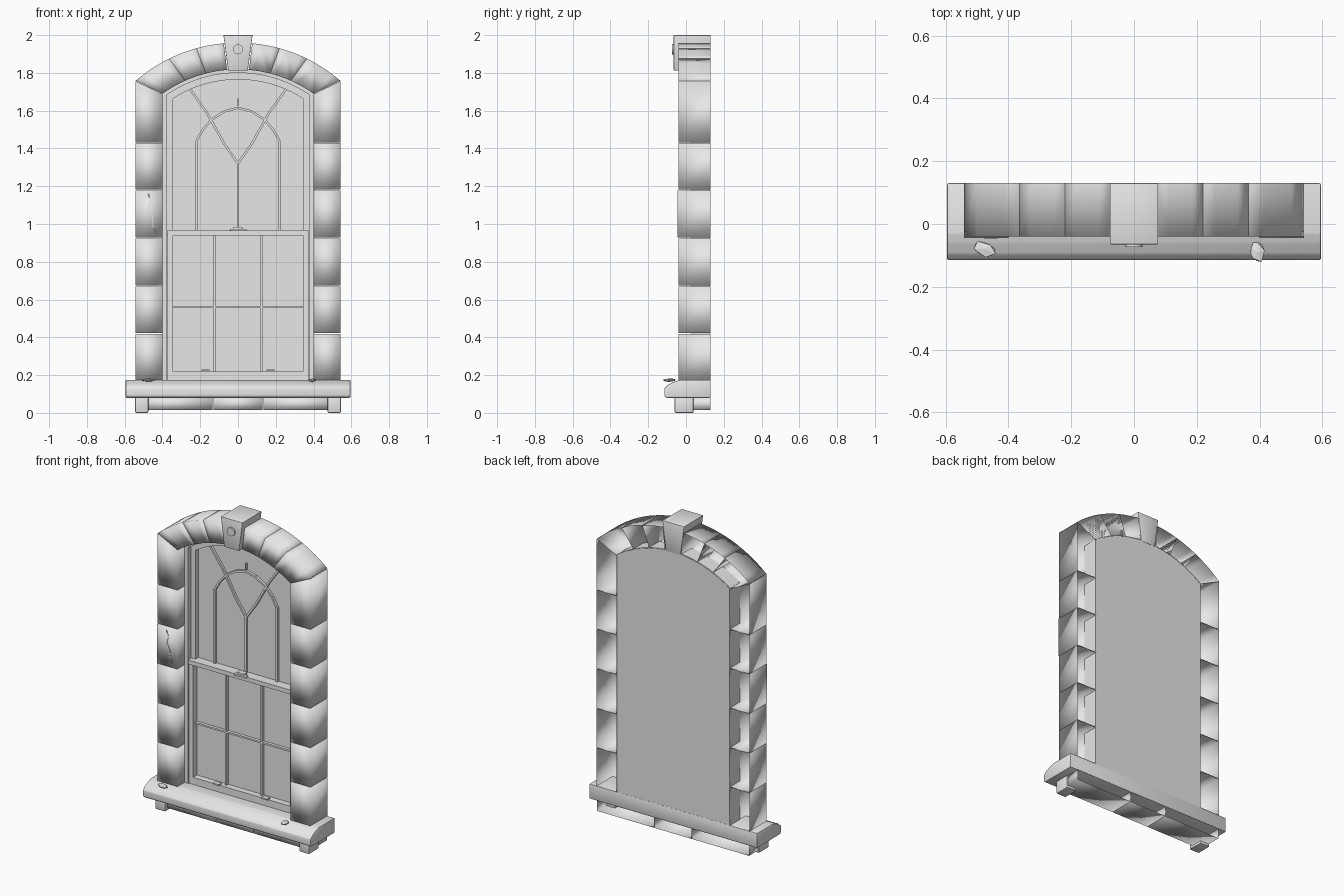
import bpy, bmesh, math, random
from mathutils import Vector

if "Cube" in bpy.data.objects:
    bpy.data.objects.remove(bpy.data.objects["Cube"])

random.seed(4)
stone = bpy.data.materials.new("pale_grey")
stone.diffuse_color = (0.8, 0.8, 0.8, 1)
stone.use_nodes = True
stone.node_tree.nodes["Principled BSDF"].inputs["Base Color"].default_value = stone.diffuse_color
CZ = 1.13            # height of the arch centre
BACK = 0.13


def finish(name, bm, smooth=None, bevel=0):
    bmesh.ops.recalc_face_normals(bm, faces=bm.faces)
    if bevel:
        bmesh.ops.bevel(bm, geom=bm.edges[:], offset=bevel, segments=2,
                        affect='EDGES', profile=0.5)
    me = bpy.data.meshes.new(name)
    bm.to_mesh(me)
    bm.free()
    me.materials.append(stone)
    ob = bpy.data.objects.new(name, me)
    bpy.context.collection.objects.link(ob)
    if smooth == 'all':
        for p in me.polygons:
            p.use_smooth = True
    elif smooth == 'angle':
        bpy.ops.object.select_all(action='DESELECT')
        ob.select_set(True)
        bpy.context.view_layer.objects.active = ob
        bpy.ops.object.shade_smooth_by_angle(angle=math.radians(40))
    return ob


def prism(bm, pts, y0, y1):
    """Extrude an xz outline from y0 to y1, returning the rear face."""
    a = [bm.verts.new((x, y0, z)) for x, z in pts]
    b = [bm.verts.new((x, y1, z)) for x, z in pts]
    n = len(pts)
    bm.faces.new(a)
    rear = bm.faces.new(b[::-1])
    for i in range(n):
        bm.faces.new((a[i], b[i], b[(i + 1) % n], a[(i + 1) % n]))
    return rear


def solid(name, outlines, y0, y1, smooth=None, bevel=0, open_back=False):
    bm = bmesh.new()
    rears = [prism(bm, o, y0, y1) for o in outlines]
    if open_back:
        bmesh.ops.recalc_face_normals(bm, faces=bm.faces)
        bmesh.ops.delete(bm, geom=rears, context='FACES_ONLY')
    return finish(name, bm, smooth, bevel)


def rect(x0, x1, z0, z1):
    return [(x0, z0), (x1, z0), (x1, z1), (x0, z1)]


def arc(r, a0, a1, n):
    return [(r * math.sin(a0 + (a1 - a0) * i / n),
             CZ + r * math.cos(a0 + (a1 - a0) * i / n)) for i in range(n + 1)]


def arched(hw, z0, r):
    a = math.asin(hw / r)
    return [(-hw, z0), (hw, z0)] + arc(r, a, -a, 24)


def ring(name, outer, inner, y0, y1):
    bm = bmesh.new()
    n = len(outer)
    loops = [[bm.verts.new((x, y, z)) for x, z in o]
             for o, y in ((outer, y0), (inner, y0), (inner, y1), (outer, y1))]
    for k in range(4):
        p, q = loops[k], loops[(k + 1) % 4]
        for i in range(n):
            j = (i + 1) % n
            bm.faces.new((p[i], p[j], q[j], q[i]))
    return finish(name, bm)


def strip(points, w):
    """Thin rectangles following a polyline."""
    out = []
    for p, q in zip(points, points[1:]):
        p, q = Vector(p), Vector(q)
        d = (q - p).normalized()
        s = Vector((-d.y, d.x)) * w / 2
        out.append([tuple(v) for v in (p - s, q - s, q + s, p + s)])
    return out


def mirrored(pts):
    return [(-x, z) for x, z in pts]


# Jamb stones, open at the back
levels = [0.172, 0.42, 0.672, 0.926, 1.18, 1.43]
for side, label in ((-1, "left"), (1, "right")):
    for i, z in enumerate(levels):
        if i < 5:
            o = rect(0.4, 0.542, z + 0.002, levels[i + 1] - 0.002)
        else:
            o = [(0.4, z + 0.002), (0.542, z + 0.002), (0.542, 1.756), (0.4, 1.688)]
        front = -0.044 if i == 3 else -0.04
        solid(f"{label}_jamb_stone_{i + 1}", [[(side * x, h) for x, h in o]],
              front, BACK, 'all', open_back=True)

# Arch stones, three on each side of the keystone
outer_x = [0.542, 0.365, 0.22, 0.075]
inner_x = [0.4, 0.28, 0.17, 0.058]
for i in range(3):
    ao = [math.asin(x / 0.83) for x in outer_x[i:i + 2]]
    ai = [math.asin(x / 0.688) for x in inner_x[i:i + 2]]
    o = arc(0.83, ao[0], ao[1], 4) + arc(0.688, ai[1], ai[0], 4)
    solid(f"right_arch_stone_{i + 1}", [o], -0.04, BACK, 'all', open_back=True)
    solid(f"left_arch_stone_{i + 1}", [mirrored(o)], -0.04, BACK, 'all', open_back=True)

# Keystone with round boss
solid("keystone", [[(-0.052, 1.812), (0.052, 1.812), (0.077, 2.0), (-0.077, 2.0)]],
      -0.065, BACK, 'angle', 0.003)
boss = [(0.027 * math.cos(t * math.pi / 8), 1.925 + 0.027 * math.sin(t * math.pi / 8))
        for t in range(16)]
solid("keystone_boss", [boss], -0.074, -0.06)

# Sill, shaped in side profile
bm = bmesh.new()
profile = [(BACK, 0.08), (BACK, 0.175), (-0.03, 0.175), (-0.06, 0.166),
           (-0.095, 0.15), (-0.115, 0.13), (-0.115, 0.09), (-0.105, 0.08)]
ends = [[bm.verts.new((x, y, z)) for y, z in profile] for x in (-0.595, 0.595)]
bm.faces.new(ends[0])
bm.faces.new(ends[1][::-1])
for i in range(len(profile)):
    j = (i + 1) % len(profile)
    bm.faces.new((ends[0][i], ends[1][i], ends[1][j], ends[0][j]))
finish("sill", bm, 'angle', 0.005)

# Apron stones and brackets under the sill
edges = [-0.54, -0.133, 0.133, 0.54]
for i in range(3):
    solid(f"apron_stone_{i + 1}", [rect(edges[i] + 0.002, edges[i + 1] - 0.002, 0.016, 0.082)],
          -0.035, BACK, 'all', open_back=True)
for s, label in ((-1, "left"), (1, "right")):
    solid(f"{label}_bracket", [rect(s * 0.51 - 0.035, s * 0.51 + 0.035, 0, 0.084)],
          -0.06, 0.04, 'angle', 0.006)

# Window frame and sashes
ring("window_frame", arched(0.403, 0.17, 0.692), arched(0.375, 0.172, 0.67), 0.03, 0.1)
ring("upper_sash", arched(0.378, 0.94, 0.673), arched(0.343, 0.965, 0.635), 0.06, 0.1)
ring("lower_sash", rect(-0.372, 0.372, 0.172, 0.958), rect(-0.343, 0.343, 0.22, 0.938), 0.035, 0.1)
solid("meeting_rail", [rect(-0.372, 0.372, 0.94, 0.967)], 0.028, 0.095)
solid("upper_glass", [arched(0.403, 0.94, 0.692)], 0.09, 0.128)
solid("lower_glass", [rect(-0.403, 0.403, 0.165, 0.945)], 0.075, 0.128)

# Glazing bars
bars = strip([(-0.125, 0.22), (-0.125, 0.94)], 0.012)
bars += strip([(0.125, 0.22), (0.125, 0.94)], 0.012)
bars += strip([(-0.343, 0.56), (0.343, 0.56)], 0.011)
solid("lower_glazing_bars", bars, 0.056, 0.08)
half = [[(0.22, 0.965), (0.22, 1.44)],
        [(0, 1.32), (0.07, 1.42), (0.165, 1.59), (0.255, 1.715)],
        [(0.22, 1.44), (0.185, 1.5), (0.14, 1.553), (0.07, 1.597), (0, 1.615)]]
bars = strip([(0, 0.965), (0, 1.32)], 0.012) + strip([(0, 1.625), (0, 1.665)], 0.007)
for line in half:
    bars += strip(line, 0.012) + strip(mirrored(line), 0.012)
solid("upper_glazing_bars", bars, 0.075, 0.095)

# Latch and finger lifts
solid("sash_latch_plate", [rect(-0.025, 0.025, 0.965, 0.985)], 0.025, 0.06, 'angle', 0.003)
solid("sash_latch_arm", [rect(-0.042, 0.045, 0.962, 0.974)], 0.015, 0.04, 'angle', 0.003)
for s, label in ((-1, "left"), (1, "right")):
    solid(f"{label}_finger_lift", [rect(s * 0.172 - 0.02, s * 0.172 + 0.02, 0.221, 0.23)],
          0.02, 0.05)

# Crack in a jamb stone
solid("crack", strip([(-0.475, 1.16), (-0.462, 1.12), (-0.474, 1.08), (-0.45, 1.03),
                      (-0.455, 1.0), (-0.435, 0.955)], 0.005), -0.046, -0.04)

# Stone chips lying on the sill
for name, loc, size, turn in (("left_chip", (-0.475, -0.08, 0.174), (0.042, 0.025, 0.009), -0.4),
                              ("right_chip", (0.393, -0.09, 0.173), (0.025, 0.036, 0.009), 0.2)):
    bm = bmesh.new()
    bmesh.ops.create_icosphere(bm, subdivisions=1, radius=1)
    for v in bm.verts:
        k = random.uniform(0.85, 1.1)
        x, y = v.co.x * size[0] * k, v.co.y * size[1] * k
        v.co = (loc[0] + x * math.cos(turn) - y * math.sin(turn),
                loc[1] + x * math.sin(turn) + y * math.cos(turn),
                loc[2] + v.co.z * size[2])
    finish(name, bm)
